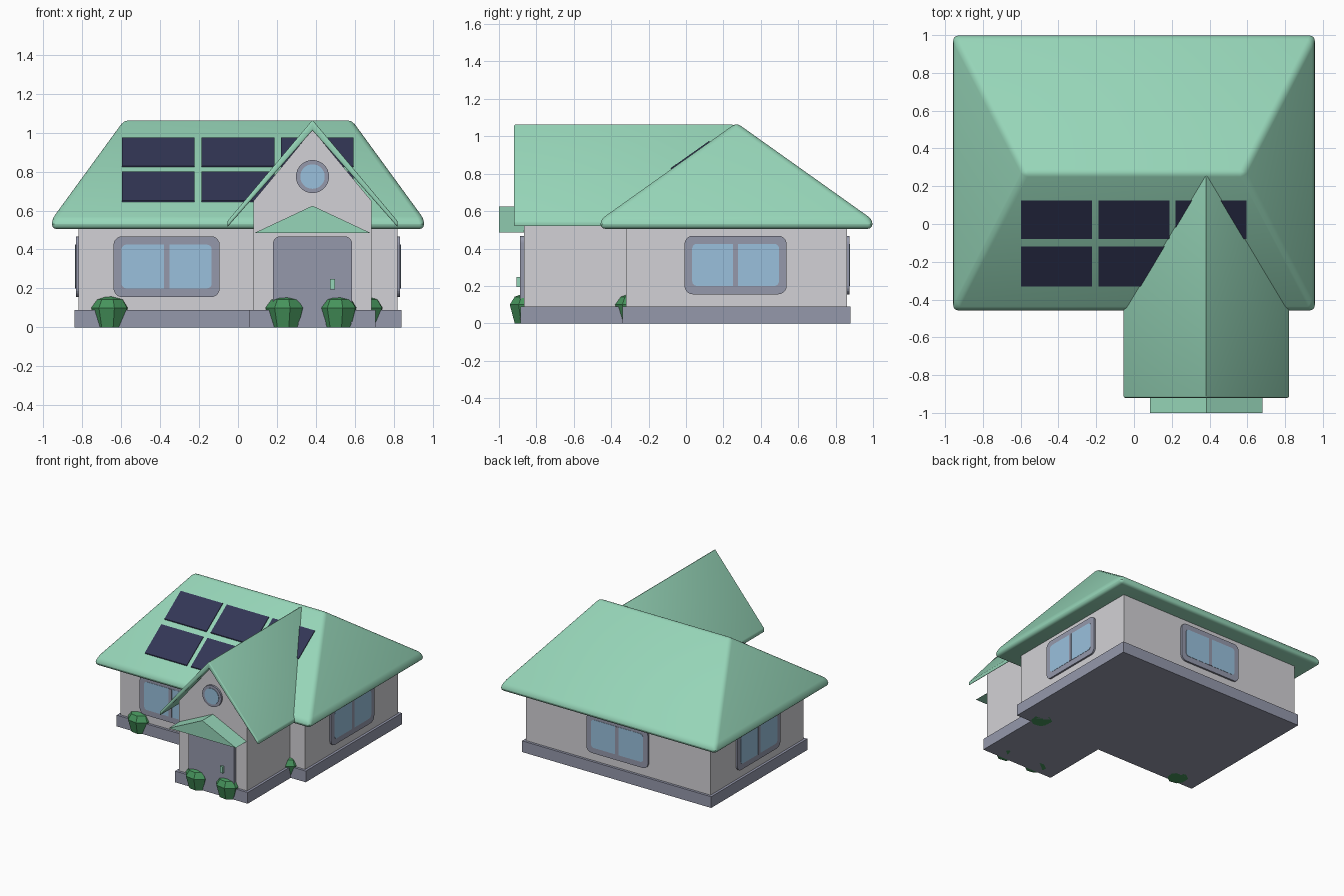
import bpy, bmesh, math
from mathutils import Matrix

cube = bpy.data.objects.get("Cube")
if cube:
    bpy.data.objects.remove(cube)


def material(name, rgb):
    m = bpy.data.materials.new(name)
    m.use_nodes = True
    m.diffuse_color = (*rgb, 1)
    m.node_tree.nodes["Principled BSDF"].inputs["Base Color"].default_value = (*rgb, 1)
    return m


MINT = material("mint_roof", (0.305, 0.665, 0.479))
WALL = material("pale_wall", (0.65, 0.64, 0.67))
TRIM = material("slate_trim", (0.30, 0.315, 0.41))
GLASS = material("blue_glass", (0.32, 0.53, 0.72))
PANEL = material("navy_panel", (0.032, 0.037, 0.091))
LEAF = material("leaf_green", (0.06, 0.29, 0.105))


def finish(name, bm, mat, bevel=0, matrix=None):
    """Turn a bmesh into an object, with optional rounded edges."""
    bmesh.ops.recalc_face_normals(bm, faces=bm.faces)
    if bevel:
        bmesh.ops.bevel(bm, geom=bm.edges[:], offset=bevel, segments=3,
                        profile=0.5, affect='EDGES', clamp_overlap=True)
    mesh = bpy.data.meshes.new(name)
    bm.to_mesh(mesh)
    bm.free()
    mesh.materials.append(mat)
    ob = bpy.data.objects.new(name, mesh)
    bpy.context.collection.objects.link(ob)
    if matrix:
        ob.matrix_world = matrix
    if bevel:
        bpy.ops.object.select_all(action='DESELECT')
        ob.select_set(True)
        bpy.context.view_layer.objects.active = ob
        bpy.ops.object.shade_smooth_by_angle(angle=math.radians(30))
    return ob


def prism(name, outline, y0, y1, mat, bevel=0, matrix=None):
    """Extrude an (x, z) outline from y0 to y1."""
    bm = bmesh.new()
    face = bm.faces.new([bm.verts.new((x, y0, z)) for x, z in outline])
    new = bmesh.ops.extrude_face_region(bm, geom=[face])["geom"]
    moved = [v for v in new if isinstance(v, bmesh.types.BMVert)]
    bmesh.ops.translate(bm, verts=moved, vec=(0, y1 - y0, 0))
    return finish(name, bm, mat, bevel, matrix)


def rect(x0, x1, z0, z1, radii=(0, 0, 0, 0)):
    """Rectangle outline; radii run from lower left, anticlockwise."""
    corners = [(x0, z0, 1, 1), (x1, z0, -1, 1), (x1, z1, -1, -1), (x0, z1, 1, -1)]
    pts = []
    for i, ((x, z, sx, sz), r) in enumerate(zip(corners, radii)):
        if not r:
            pts.append((x, z))
            continue
        for k in range(6):
            a = math.pi * (1 + i / 2 + k / 10)
            pts.append((x + sx * r + r * math.cos(a), z + sz * r + r * math.sin(a)))
    return pts


def circle(cx, cz, r, n=32):
    return [(cx + r * math.cos(math.tau * i / n), cz + r * math.sin(math.tau * i / n))
            for i in range(n)]


# Foundations and walls
GX = 0.383
prism("main_foundation", rect(-0.84, 0.84, 0, 0.09), -0.34, 0.88, TRIM)
prism("porch_foundation", rect(0.06, 0.706, 0, 0.09), -0.885, -0.34, TRIM)
prism("main_walls", rect(-0.82, 0.82, 0.09, 0.53), -0.32, 0.86, WALL)
prism("porch_walls", [(GX - 0.303, 0.09), (GX + 0.303, 0.09), (GX + 0.303, 0.65),
                      (GX, 1.015), (GX - 0.303, 0.65)], -0.865, 0, WALL)

# Hipped main roof
RY, RZ, EAVE = 0.27, 1.072, 0.555
bm = bmesh.new()
rings = [[bm.verts.new((sx * 0.957, y, z))
          for sx, y in ((-1, -0.457), (1, -0.457), (1, 0.997), (-1, 0.997))]
         for z in (0.505, EAVE)]
left, right = (bm.verts.new((x, RY, RZ)) for x in (-0.58, 0.58))
low, top = rings
bm.faces.new(low)
for i in range(4):
    j = (i + 1) % 4
    bm.faces.new((low[i], low[j], top[j], top[i]))
bm.faces.new((top[0], top[1], right, left))
bm.faces.new((top[1], top[2], right))
bm.faces.new((top[2], top[3], left, right))
bm.faces.new((top[3], top[0], left))
finish("main_roof", bm, MINT, bevel=0.025)

# Gabled porch roof and door canopy
prism("porch_roof", [(GX - 0.438, 0.515), (GX, 1.012), (GX + 0.438, 0.515),
                     (GX + 0.438, 0.545), (GX, 1.066), (GX - 0.438, 0.545)],
      -0.92, 0.255, MINT, bevel=0.008)
prism("door_canopy", [(GX - 0.298, 0.485), (GX + 0.298, 0.485), (GX, 0.625)],
      -1.0, -0.86, MINT)


def window(side, x, y, turn):
    """Double window whose outer face is local -y, placed at a wall."""
    m = Matrix.Translation((x, y, 0)) @ Matrix.Rotation(math.radians(turn), 4, 'Z')
    r = 0.025
    prism(side + "_window_frame", rect(-0.273, 0.273, 0.155, 0.468, [0.045] * 4),
          -0.014, 0.01, TRIM, matrix=m)
    prism(side + "_window_mullion", rect(-0.014, 0.014, 0.2, 0.425),
          -0.018, -0.01, TRIM, matrix=m)
    for label, x0, x1, radii in (("a", -0.232, -0.014, (r, 0, 0, r)),
                                 ("b", 0.014, 0.232, (0, r, r, 0))):
        prism(side + "_window_pane_" + label, rect(x0, x1, 0.2, 0.425, radii),
              -0.016, -0.01, GLASS, matrix=m)


# Windows on all four walls
window("front", -0.367, -0.32, 0)
window("back", 0, 0.86, 180)
window("right", 0.82, 0.265, 90)
window("left", -0.82, 0.265, -90)

# Round gable window
prism("round_window_frame", circle(GX, 0.775, 0.085), -0.88, -0.86, TRIM)
prism("round_window_pane", circle(GX, 0.775, 0.063), -0.883, -0.876, GLASS)

# Door and handle
prism("front_door", rect(0.18, 0.586, 0.02, 0.467, (0, 0, 0.035, 0.035)),
      -0.888, -0.86, TRIM)
prism("door_handle", rect(0.474, 0.498, 0.195, 0.248), -0.905, -0.88, MINT)

# Solar panels lying on the front slope
slope = (RZ - EAVE) / (RY + 0.457)
for row, (y0, y1) in enumerate(((-0.33, -0.12), (-0.08, 0.125))):
    for col, x in enumerate((-0.41, 0, 0.408)):
        bm = bmesh.new()
        for lift in (-0.002, 0.007):
            bm.faces.new([bm.verts.new((x + dx, y, RZ - slope * (RY - y) + lift))
                          for dx, y in ((-0.187, y0), (0.187, y0), (0.187, y1), (-0.187, y1))])
        bmesh.ops.bridge_loops(bm, edges=bm.edges[:])
        finish(f"solar_panel_{row}_{col}", bm, PANEL)

# Faceted bushes
for i, (x, y) in enumerate(((-0.66, -0.285), (0.65, -0.285), (0.243, -0.84), (0.514, -0.84))):
    bm = bmesh.new()
    previous = None
    for z, r in ((0, 0.078), (0.1, 0.105), (0.142, 0.078), (0.158, 0.035)):
        ring = [bm.verts.new((r * math.cos(math.tau * (k + 0.3) / 8),
                              r * math.sin(math.tau * (k + 0.3) / 8), z)) for k in range(8)]
        if previous:
            for k in range(8):
                n = (k + 1) % 8
                bm.faces.new((previous[k], previous[n], ring[n], ring[k]))
        else:
            bm.faces.new(ring)
        previous = ring
    bm.faces.new(previous)
    finish(f"bush_{i + 1}", bm, LEAF, matrix=Matrix.Translation((x, y, 0)))
